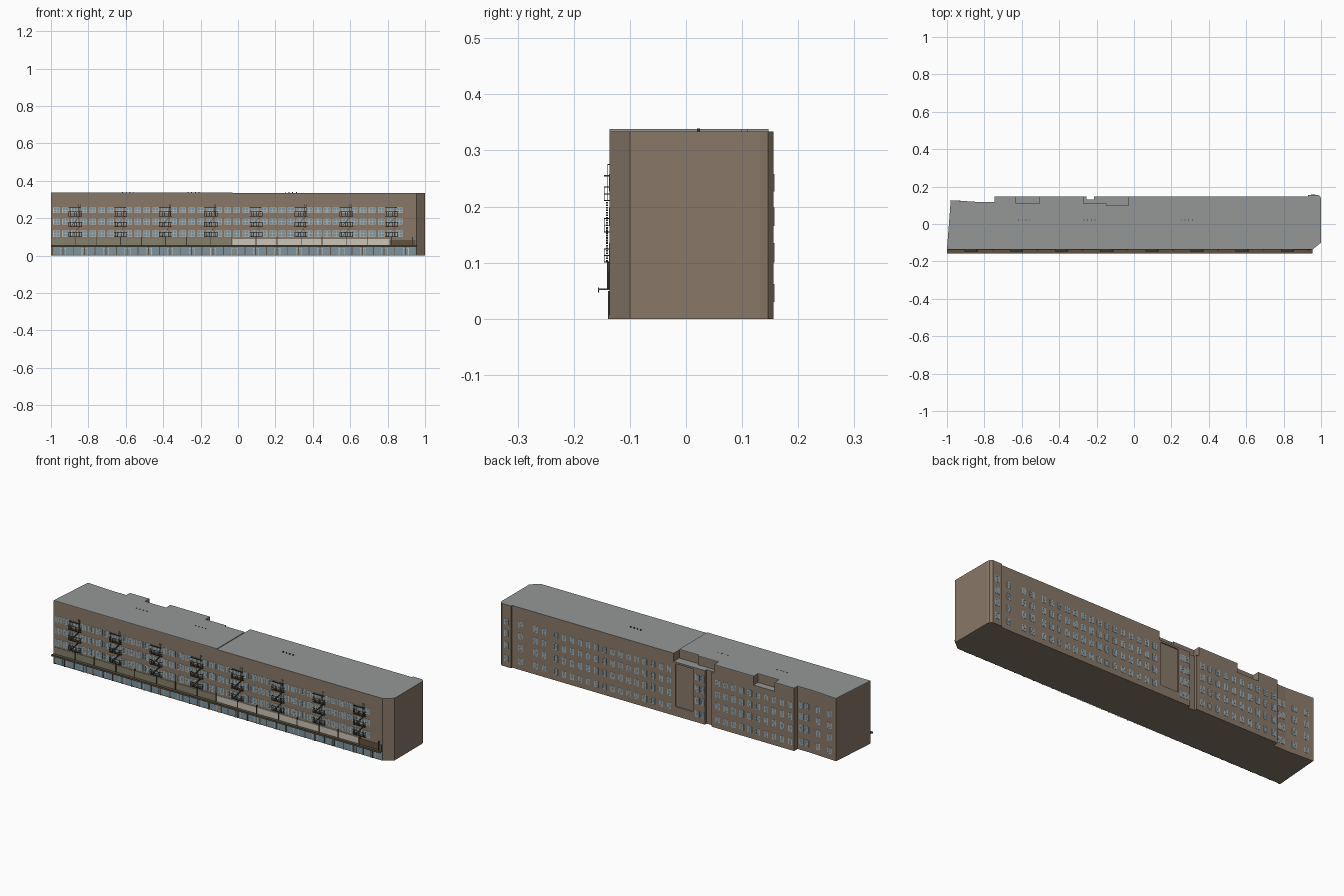
import bpy, bmesh
from mathutils import Matrix, Vector

if "Cube" in bpy.data.objects:
    bpy.data.objects.remove(bpy.data.objects["Cube"])


def material(name, r, g, b):
    m = bpy.data.materials.new(name)
    m.diffuse_color = (r, g, b, 1)
    m.use_nodes = True
    m.node_tree.nodes["Principled BSDF"].inputs["Base Color"].default_value = m.diffuse_color
    return m


WALL = material("brown_wall", 0.25, 0.19, 0.14)
ROOF = material("roof_grey", 0.30, 0.31, 0.31)
GLASS = material("blue_glass", 0.20, 0.30, 0.36)
FRAME = material("pale_frame", 0.50, 0.53, 0.52)
IRON = material("dark_iron", 0.04, 0.04, 0.035)
CREAM = material("cream_panel", 0.60, 0.56, 0.48)
OLIVE = material("olive_panel", 0.24, 0.22, 0.15)
UMBER = material("umber_panel", 0.12, 0.085, 0.05)


def box(bm, x0, x1, y0, y1, z0, z1):
    size = Vector((x1 - x0, y1 - y0, z1 - z0))
    mid = Vector((x0 + x1, y0 + y1, z0 + z1)) / 2
    bmesh.ops.create_cube(bm, size=1, matrix=Matrix.Translation(mid) @ Matrix.Diagonal((*size, 1)))


def finish(bm, name, *mats):
    bmesh.ops.recalc_face_normals(bm, faces=bm.faces)
    me = bpy.data.meshes.new(name)
    bm.to_mesh(me)
    bm.free()
    for m in mats:
        me.materials.append(m)
    ob = bpy.data.objects.new(name, me)
    bpy.context.collection.objects.link(ob)
    return ob


def boxes(name, mat, items):
    bm = bmesh.new()
    for it in items:
        box(bm, *it)
    return finish(bm, name, mat)


def prism(name, outline, z0, z1, *mats):
    bm = bmesh.new()
    f = bm.faces.new([bm.verts.new((x, y, z0)) for x, y in outline])
    top = bmesh.ops.extrude_face_region(bm, geom=[f])["geom"]
    bmesh.ops.translate(bm, vec=(0, 0, z1 - z0), verts=[v for v in top if isinstance(v, bmesh.types.BMVert)])
    return finish(bm, name, *mats)


FRONT, BACK, TOP = -0.136, 0.147, 0.334

# Main block, with terraces, blank panel and slot cut from the rear
body = prism("building_body", [
    (-1, FRONT), (0.955, FRONT), (1, -0.1), (1, 0.132), (0.997, 0.146), (0.985, 0.156),
    (0.93, 0.156), (0.93, BACK), (-0.745, BACK), (-0.745, 0.118), (-0.82, 0.117), (-0.98, 0.127),
], 0, TOP, WALL, ROOF)
for cut in [(-0.147, -0.03, 0.10, 0.2, 0.29, 0.4), (-0.27, -0.147, 0.11, 0.2, 0.29, 0.4),
            (-0.63, -0.505, 0.11, 0.2, 0.29, 0.4), (-0.145, -0.04, 0.141, 0.2, 0.05, 0.28),
            (-0.255, -0.215, 0.132, 0.2, -0.1, 0.4)]:
    cutter = boxes("cutter", WALL, [cut])
    cutter.hide_render = True
    mod = body.modifiers.new("cut", "BOOLEAN")
    mod.object, mod.operation, mod.solver = cutter, "DIFFERENCE", "EXACT"
    bpy.context.view_layer.objects.active = body
    bpy.ops.object.modifier_apply(modifier=mod.name)
    bpy.data.objects.remove(cutter)
for p in body.data.polygons:
    p.material_index = 1 if p.normal.z > 0.5 else 0

# Slightly higher roof layer over the left half
prism("left_roof_layer", [
    (-1, FRONT), (-0.03, FRONT), (-0.03, 0.10), (-0.147, 0.10), (-0.147, 0.11), (-0.27, 0.11),
    (-0.27, BACK), (-0.505, BACK), (-0.505, 0.11), (-0.63, 0.11), (-0.63, BACK), (-0.745, BACK),
    (-0.745, 0.118), (-0.82, 0.117), (-0.98, 0.127)], TOP, TOP + 0.004, ROOF)
boxes("roof_vents", IRON, [(x + i * 0.02, x + i * 0.02 + 0.005, 0.02, 0.025, TOP, TOP + 0.0055)
                           for x in (-0.62, -0.27, 0.25) for i in range(4)])


def rear_y(x):
    if x > 0.93:
        return 0.156
    if x > -0.745:
        return BACK
    return 0.1175 if x > -0.82 else 0.117 - (x + 0.82) * 0.0625


# Windows: glass pane, border, centre mullion and meeting rail
glass, frame = [], []


def window(x, y, z0, z1, w, side):
    a, b = x - w / 2, x + w / 2

    def depth(d):
        return (y - d, y + 0.003) if side < 0 else (y - 0.003, y + d)
    g, f, t = depth(0.0006), depth(0.0013), 0.003
    zm = (z0 + z1) / 2
    glass.append((a, b, *g, z0, z1))
    for p, q in ((a, a + t), (b - t, b)):
        frame.append((p, q, *f, z0, z1))
    for p, q in ((z0, z0 + t), (zm - t / 3, zm + t / 3), (z1 - t, z1)):
        frame.append((a + t, b - t, *f, p, q))
    if w > 0.03:
        frame.append((x - t / 2, x + t / 2, *f, z0 + t, z1 - t))


rows = [(0.10, 0.135), (0.165, 0.198), (0.227, 0.258)]
for z0, z1 in rows:
    for k in range(39):
        window(-0.97 + k * 0.0482, FRONT, z0, z1, 0.036, -1)
rear = [0.958, 0.88, 0.79, 0.74, -0.17, -0.2, -0.77, -0.8, -0.87, -0.94]
rear += [0.67 - i * 0.048 for i in range(15)] + [-0.29 - i * 0.048 for i in range(10)]
for i, x in enumerate(rear):
    for z0, z1 in [(0.03, 0.062)] + rows:
        window(x, rear_y(x), z0, z1, 0.024, 1)
boxes("window_glass", GLASS, glass)
boxes("window_frames", FRAME, frame)

# Ground floor shopfront with doors and posts
boxes("shop_glass", GLASS, [(-0.998, 0.95, FRONT - 0.001, FRONT + 0.003, 0.006, 0.05)])
posts = [-0.995 + i * 0.0572 for i in range(34)]
boxes("shop_posts", UMBER, [(x, x + 0.005, FRONT - 0.003, FRONT + 0.003, 0, 0.05) for x in posts])
doors = [-0.95 + i * 0.1145 for i in range(17)]
boxes("shop_doors", FRAME, [(x + s, x + s + 0.003, FRONT - 0.0025, FRONT + 0.003, 0, 0.042)
                            for x in doors for s in (0, 0.014, 0.028)]
      + [(x, x + 0.031, FRONT - 0.0025, FRONT + 0.003, 0.039, 0.042) for x in doors])

# Canopy over the pavement and sign-height panels above it
boxes("canopy", UMBER, [(-1, 0.955, -0.157, FRONT + 0.003, 0.051, 0.054),
                        (-1, 0.955, -0.157, -0.155, 0.047, 0.056)])
for name, mat, x0, x1, z1 in [("left_band", OLIVE, -1, -0.03, 0.09), ("middle_band", CREAM, -0.03, 0.81, 0.088),
                              ("right_band", UMBER, 0.81, 0.95, 0.084)]:
    boxes(name, mat, [(x0, x1, FRONT - 0.002, FRONT + 0.003, 0.054, z1)])

# Iron fire escapes: platforms, railings, sloping steps and ladder
iron = []
bays = [-0.87 + i * 0.2415 for i in range(8)]
Y = -0.146
for c in bays:
    iron += [(c + 0.11, c + 0.114, -0.141, FRONT, 0.054, 0.1)]
    iron += [(c - 0.002, c + 0.002, -0.141, FRONT, 0.054, 0.1)]
    for z in (0.1, 0.154, 0.21):
        a, b = c - 0.035, c + 0.035
        iron.append((a, b, Y, FRONT, z, z + 0.002))
        for h in (0.012, 0.024):
            iron.append((a, b, Y, Y + 0.001, z + h, z + h + 0.0015))
            for x in (a, b - 0.0015):
                iron.append((x, x + 0.0015, Y, FRONT, z + h, z + h + 0.0015))
        for i in range(8):
            x = a + i * (b - a - 0.0015) / 7
            iron.append((x, x + 0.0015, Y, Y + 0.001, z, z + 0.025))
    for z in (0.102, 0.156):
        for i in range(12):
            x = c - 0.025 + i * 0.004
            iron.append((x, x + 0.005, -0.143, -0.139, z + i * 0.0045, z + i * 0.0045 + 0.003))
    for x in (c + 0.018, c + 0.026):
        iron.append((x, x + 0.0015, -0.14, -0.139, 0.21, 0.276))
        iron.append((x, x + 0.0015, -0.14, FRONT, 0.274, 0.276))
    for i in range(9):
        iron.append((c + 0.018, c + 0.0275, -0.14, -0.139, 0.216 + i * 0.007, 0.217 + i * 0.007))
    iron.append((c - 0.035, c + 0.03, Y, FRONT, 0.254, 0.256))
boxes("fire_escapes", IRON, iron)
